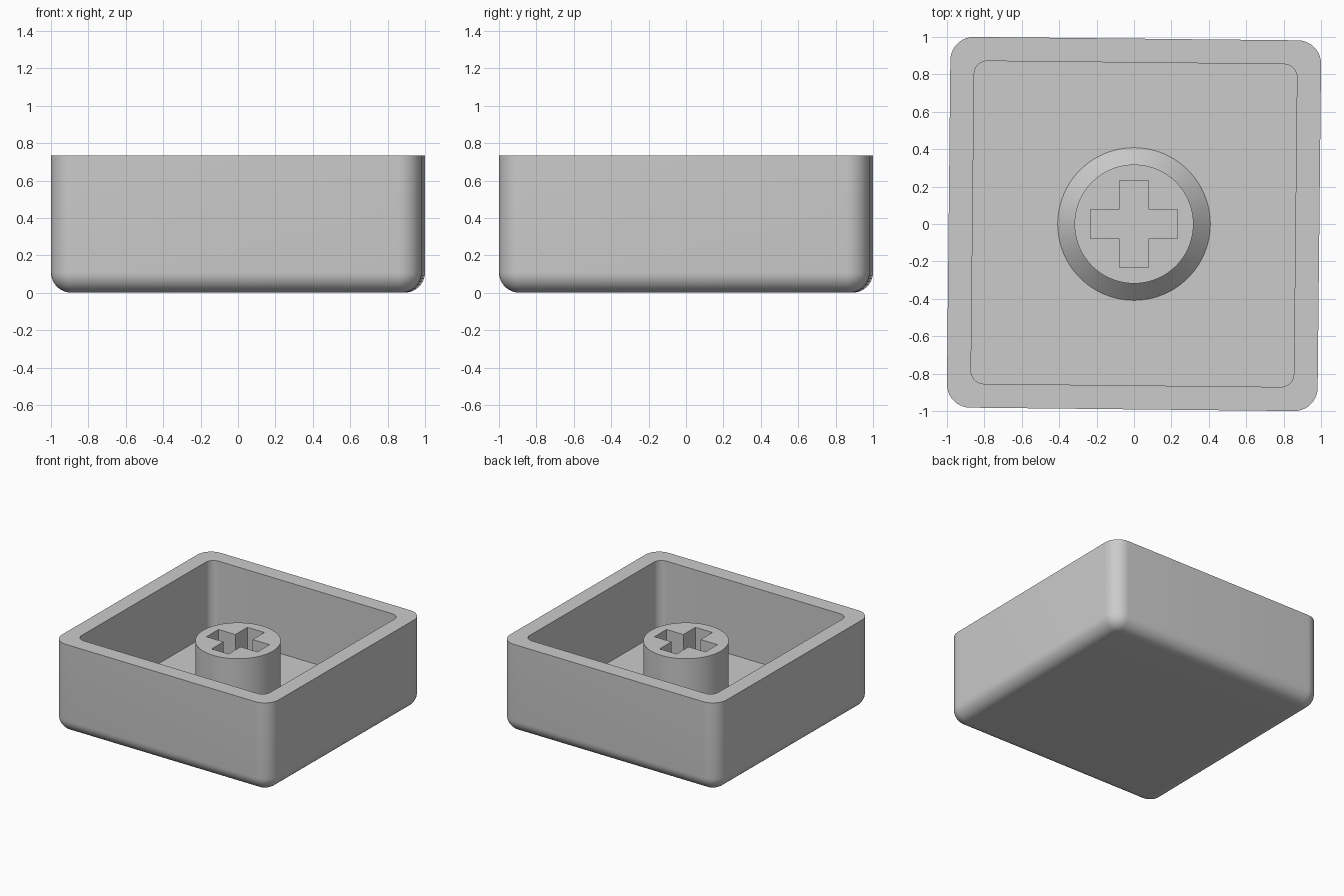
import bpy, bmesh, math

if "Cube" in bpy.data.objects:
    bpy.data.objects.remove(bpy.data.objects["Cube"])

grey = bpy.data.materials.new("light grey plastic")
grey.diffuse_color = (0.6, 0.6, 0.6, 1)
grey.use_nodes = True
grey.node_tree.nodes["Principled BSDF"].inputs["Base Color"].default_value = grey.diffuse_color


def rounded_square(half, radius, z, steps=10):
    """Square outline with round corners."""
    pts = []
    for k, (sx, sy) in enumerate([(1, 1), (-1, 1), (-1, -1), (1, -1)]):
        for i in range(steps + 1):
            a = math.pi / 2 * (k + i / steps)
            pts.append((sx * (half - radius) + radius * math.cos(a),
                        sy * (half - radius) + radius * math.sin(a), z))
    return pts


def circle(radius, z, n=96):
    return [(radius * math.cos(2 * math.pi * i / n),
             radius * math.sin(2 * math.pi * i / n), z) for i in range(n)]


def loft(bm, outlines):
    """Skin successive outlines with quads and return the vertex rings."""
    rings = [[bm.verts.new(p) for p in o] for o in outlines]
    for a, b in zip(rings, rings[1:]):
        for i in range(len(a)):
            j = (i + 1) % len(a)
            bm.faces.new((a[i], a[j], b[j], b[i]))
    return rings


def finish(bm, name):
    bmesh.ops.recalc_face_normals(bm, faces=bm.faces[:])
    mesh = bpy.data.meshes.new(name)
    bm.to_mesh(mesh)
    bm.free()
    mesh.materials.append(grey)
    obj = bpy.data.objects.new(name, mesh)
    bpy.context.collection.objects.link(obj)
    bpy.ops.object.select_all(action='DESELECT')
    obj.select_set(True)
    bpy.context.view_layer.objects.active = obj
    bpy.ops.object.shade_smooth_by_angle(angle=math.radians(30))
    return obj


TOP, FLOOR, STEM_TOP = 0.735, 0.13, 0.625
HALF, CORNER, ROUND = 0.991, 0.125, 0.11

# Hollow shell: rounded bottom edge, outer wall, flat rim, inner wall, floor
outlines = []
for i in range(11):
    a = math.pi / 2 * i / 10
    inset = ROUND * (1 - math.sin(a))
    outlines.append(rounded_square(HALF - inset, CORNER - inset, ROUND * (1 - math.cos(a))))
outlines += [rounded_square(HALF, CORNER, TOP),
             rounded_square(0.863, 0.07, TOP),
             rounded_square(0.863, 0.07, FLOOR)]
bm = bmesh.new()
rings = loft(bm, outlines)
bm.faces.new(rings[0])
bm.faces.new(rings[-1])
shell = finish(bm, "cap_shell")
shell.rotation_euler.z = math.radians(-0.6)

# Stem: chamfered foot, round wall, and a cross-shaped socket down to the floor
w, l = 0.078, 0.232
quarter = [(l, -w), (l, w), (w, w)]
cross = []
for k in range(4):
    c, s = [(1, 0), (0, 1), (-1, 0), (0, -1)][k]
    cross += [(c * x - s * y, s * x + c * y) for x, y in quarter]
bm = bmesh.new()
wall = loft(bm, [circle(0.408, FLOOR), circle(0.318, FLOOR + 0.09), circle(0.318, STEM_TOP)])
socket = loft(bm, [[(x, y, z) for x, y in cross] for z in (FLOOR, STEM_TOP)])
top_edges = [e for e in bm.edges if all(abs(v.co.z - STEM_TOP) < 1e-5 for v in e.verts)]
bmesh.ops.triangle_fill(bm, edges=top_edges, use_beauty=True, normal=(0, 0, 1))
finish(bm, "stem")
